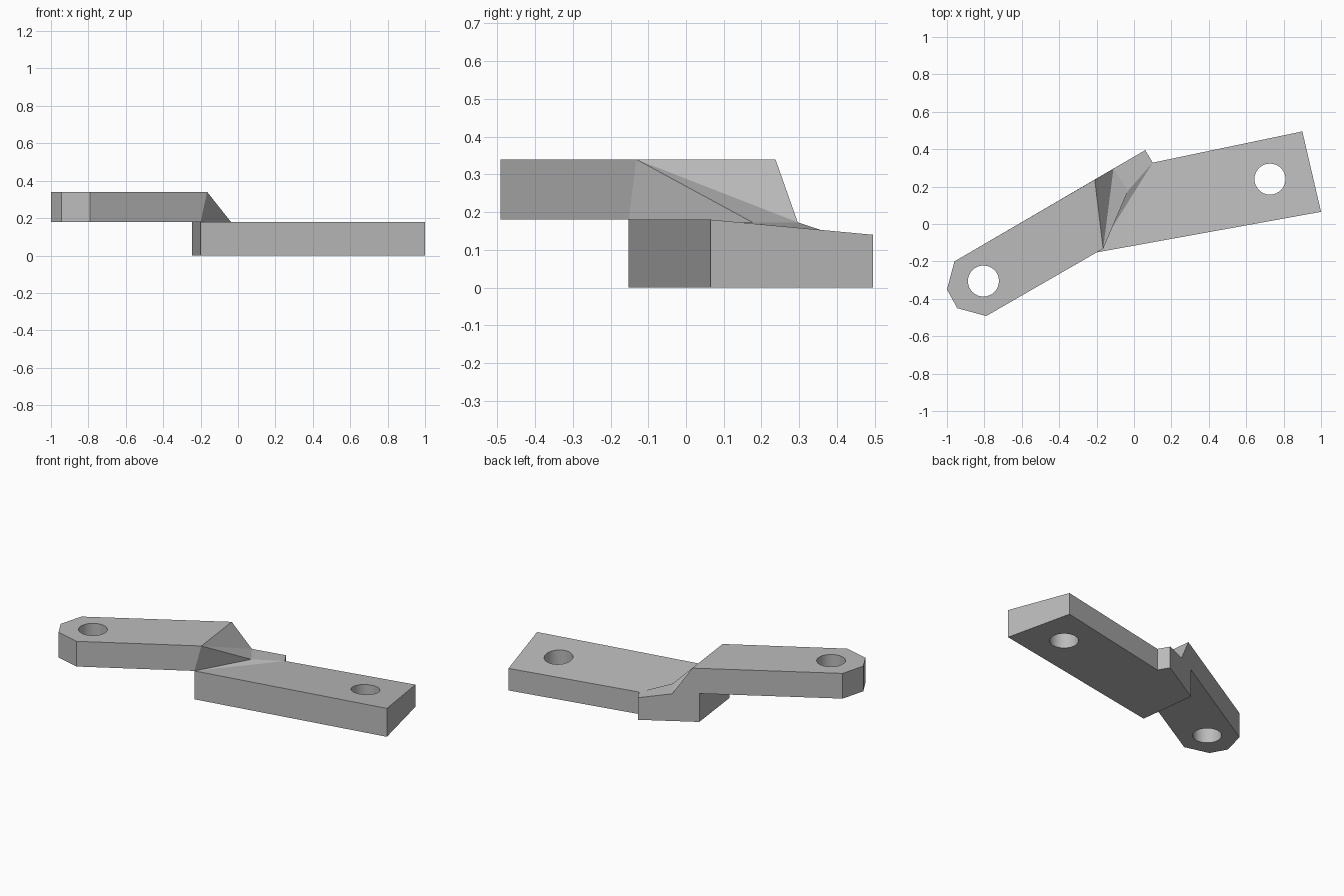
import bpy
import bmesh
import math

cube = bpy.data.objects.get("Cube")
if cube:
    bpy.data.objects.remove(cube, do_unlink=True)

# One flat colour
steel = bpy.data.materials.new("plain grey")
steel.use_nodes = True
grey = (0.5, 0.5, 0.5, 1)
steel.diffuse_color = grey
steel.node_tree.nodes["Principled BSDF"].inputs["Base Color"].default_value = grey

ARM_TOP, ARM_LOW, BAR_LOW = 0.34, 0.18, 0.14

# Plan corners of the rounded-off arm tip, counterclockwise
tip = [(-0.96, -0.2), (-1, -0.35), (-0.945, -0.45), (-0.79, -0.492)]

# Plan corners of the bar
bar = {
    "front_in": (-0.2, -0.152), "front_out": (1, 0.065), "back_out": (0.9, 0.495),
    "notch": (0.1, 0.328), "spur": (0.06, 0.395), "inner": (-0.245, 0.217),
}
bar_height = {"front_in": ARM_LOW, "front_out": ARM_LOW, "back_out": BAR_LOW,
              "notch": BAR_LOW, "spur": BAR_LOW, "inner": ARM_LOW}

bm = bmesh.new()
v = {}
for i, (x, y) in enumerate(tip):
    v[f"tip_top{i}"] = bm.verts.new((x, y, ARM_TOP))
    v[f"tip_low{i}"] = bm.verts.new((x, y, ARM_LOW))
for key, (x, y) in bar.items():
    v[key] = bm.verts.new((x, y, bar_height[key]))
    v[key + "_base"] = bm.verts.new((x, y, 0))

# Corners of the twisted ramp joining arm and bar
v["crest_front"] = bm.verts.new((-0.165, -0.132, ARM_TOP))
v["crest_back"] = bm.verts.new((-0.21, 0.237, ARM_TOP))
v["ramp_back"] = bm.verts.new((-0.11, 0.296, 0.173))
v["ramp_foot"] = bm.verts.new((-0.032, 0.178, 0.172))


def face(*names):
    bm.faces.new([v[n] for n in names])


tops = [f"tip_top{i}" for i in range(4)]
lows = [f"tip_low{i}" for i in range(4)]

# Arm: top, underside, tip walls, front and back walls
face(*tops, "crest_front", "crest_back")
face(*lows, "front_in", "inner")
for i in range(3):
    face(tops[i], tops[i + 1], lows[i + 1], lows[i])
face(lows[3], "front_in", "crest_front", tops[3])
face(lows[0], tops[0], "crest_back", "ramp_back", "spur", "spur_base",
     "inner_base", "inner")

# Ramp facets
face("crest_front", "crest_back", "ramp_back")
face("crest_front", "ramp_back", "ramp_foot")
face("ramp_back", "spur", "ramp_foot")
face("spur", "notch", "ramp_foot")
face("front_in", "notch", "ramp_foot")
face("crest_front", "ramp_foot", "front_in")

# Bar: sloping top, base and walls
face("front_in", "front_out", "back_out", "notch")
face(*[key + "_base" for key in bar])
for a, b in [("front_in", "front_out"), ("front_out", "back_out"),
             ("back_out", "notch"), ("notch", "spur"), ("inner", "front_in")]:
    face(a, b, b + "_base", a + "_base")

bmesh.ops.recalc_face_normals(bm, faces=bm.faces)
mesh = bpy.data.meshes.new("cranked_bracket")
bm.to_mesh(mesh)
bm.free()
mesh.materials.append(steel)
bracket = bpy.data.objects.new("cranked_bracket", mesh)
bpy.context.collection.objects.link(bracket)


# Bolt holes
def drill(name, x, y, radius):
    bpy.ops.mesh.primitive_cylinder_add(vertices=32, radius=radius, depth=2,
                                        location=(x, y, 0))
    cutter = bpy.context.object
    cutter.name = name
    cutter.hide_render = True
    cutter.data.materials.append(steel)
    cut = bracket.modifiers.new(name, 'BOOLEAN')
    cut.operation = 'DIFFERENCE'
    cut.solver = 'EXACT'
    cut.object = cutter
    bpy.ops.object.select_all(action='DESELECT')
    bracket.select_set(True)
    bpy.context.view_layer.objects.active = bracket
    bpy.ops.object.modifier_apply(modifier=name)
    bpy.data.objects.remove(cutter, do_unlink=True)


drill("arm_hole", -0.805, -0.305, 0.083)
drill("bar_hole", 0.727, 0.24, 0.083)

bpy.ops.object.shade_smooth_by_angle(angle=math.radians(20))
